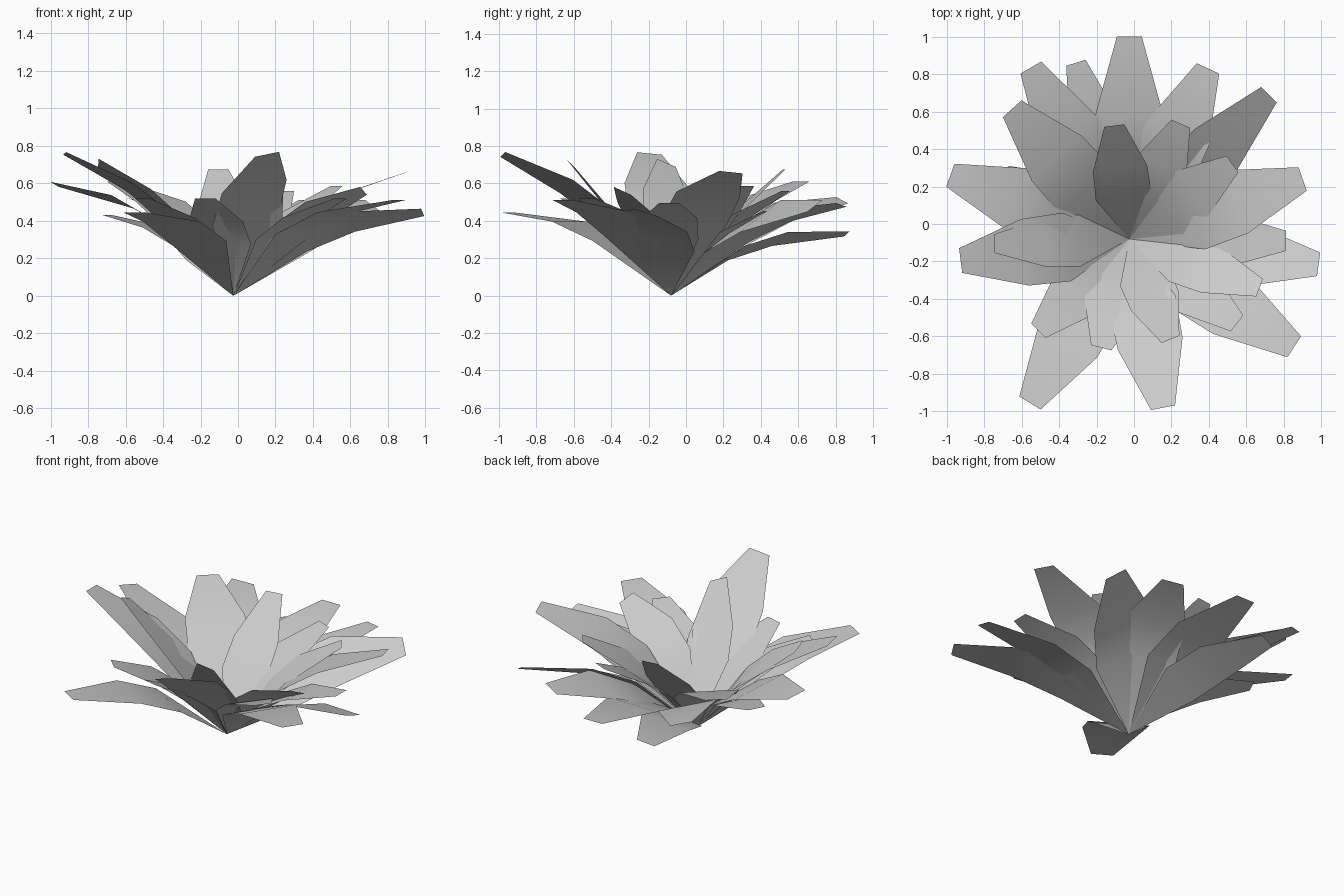
import bpy
import bmesh
from math import cos, sin
from mathutils import Vector

if "Cube" in bpy.data.objects:
    bpy.data.objects.remove(bpy.data.objects["Cube"], do_unlink=True)

# one plain grey for the whole plant
grey = bpy.data.materials.new("soft_grey")
grey.use_nodes = True
colour = (0.6, 0.6, 0.6, 1)
grey.diffuse_color = colour
grey.node_tree.nodes["Principled BSDF"].inputs["Base Color"].default_value = colour

ROOT = Vector((-0.025, -0.08, 0))


def make_leaf(name, tip, width, roll=0):
    """Bent blade: pointed root, two wide rows and a narrow blunt tip.
    A positive roll lifts the left edge, looking outward from the root."""
    reach = Vector((tip[0] - ROOT.x, tip[1] - ROOT.y, 0))
    side = Vector((-reach.y, reach.x, 0)).normalized() * cos(roll)
    side.z = sin(roll)
    steep = tip[2] / reach.length - 0.43
    rows = [
        (0.37, 0.66 - 0.3 * steep, width),
        (0.62, 0.89 - 0.3 * steep, width * 0.97),
        (1, 1, width * 0.36),
    ]

    bm = bmesh.new()
    root = bm.verts.new(ROOT)
    previous = None
    for along, rise, across in rows:
        middle = ROOT + reach * along + Vector((0, 0, tip[2] * rise))
        right = bm.verts.new(middle - side * across / 2)
        left = bm.verts.new(middle + side * across / 2)
        if previous:
            bm.faces.new((previous[0], right, left, previous[1]))
        else:
            bm.faces.new((root, right, left))
        previous = (right, left)
    for face in bm.faces:
        face.smooth = True

    mesh = bpy.data.meshes.new(name)
    bm.to_mesh(mesh)
    bm.free()
    mesh.materials.append(grey)
    leaf = bpy.data.objects.new(name, mesh)
    bpy.context.collection.objects.link(leaf)


# tip centre of each leaf and, where it is tilted sideways, its roll
rings = {
    "outer_leaf": (0.37, [
        (-.025, 1, .45), (-.55, .835, .51, .25), (.395, .83, .485, -.15),
        (.72, .69, .48, .5), (.9, .24, .66, -.1), (.985, -.215, .445, -.3),
        (.855, -.655, .51), (.155, -.98, .755, .2), (-.555, -.955, .445),
        (-.925, -.195, .76, .1), (-.98, .26, .595, .2), (-.65, .615, .61),
    ]),
    "inner_leaf": (0.3, [
        (-.105, .525, .675), (.25, .535, .56), (.525, .32, .585),
        (.67, -.34, .56, -.4), (.195, -.615, .705, -.35),
        (-.745, -.105, .71, .4), (.55, -.53, .52), (-.51, -.57, .52),
        (.81, -.09, .495),
    ]),
    "lower_leaf": (0.31, [
        (-.31, .86, .33, -.25), (-.175, -.66, .52), (-.695, .26, .43),
    ]),
}

for ring, (width, tips) in rings.items():
    for number, (x, y, z, *roll) in enumerate(tips, 1):
        make_leaf(f"{ring}_{number}", (x, y, z), width, *roll)
